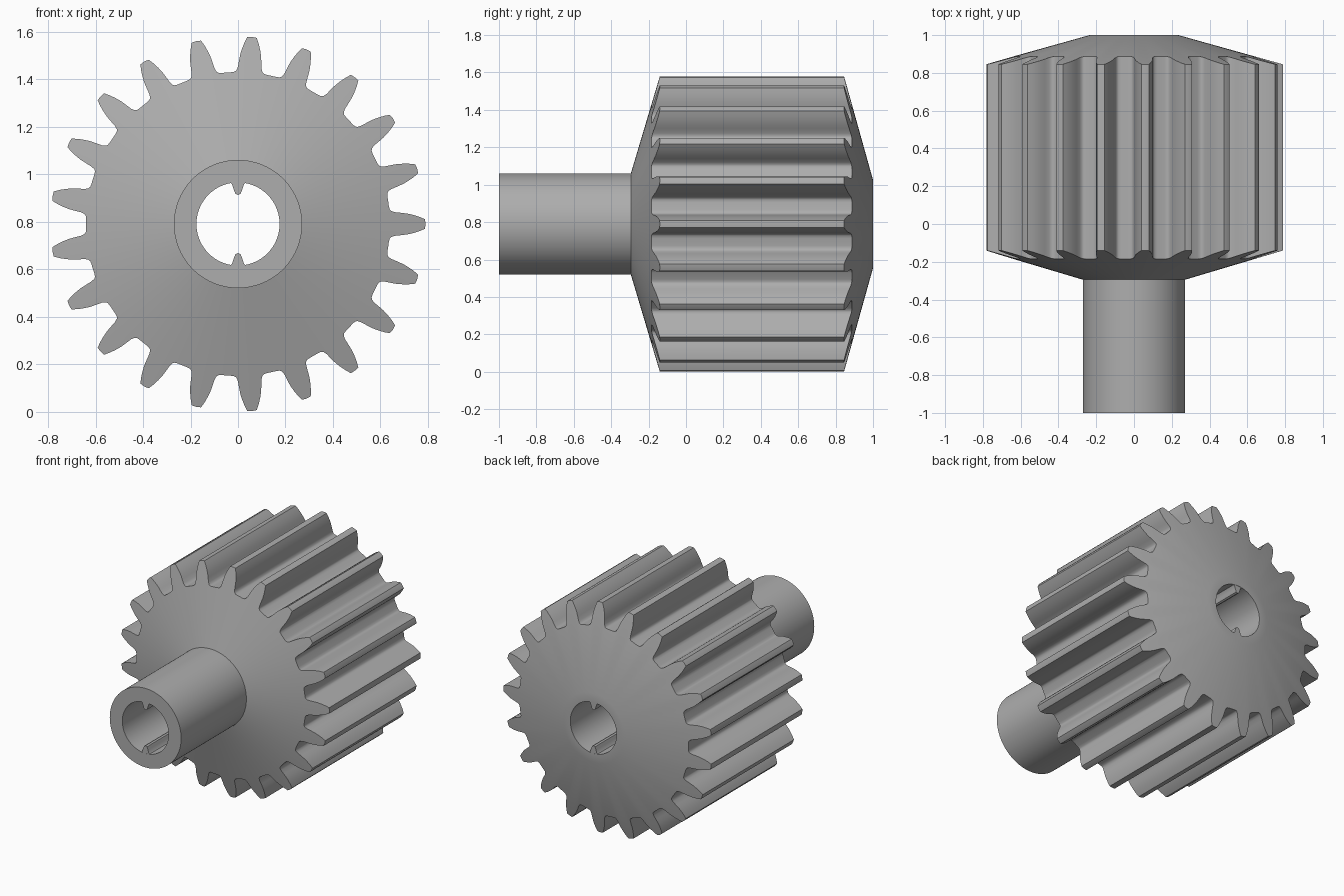
import bpy
import bmesh
from math import cos, sin, tau, pi

cube = bpy.data.objects.get("Cube")
if cube:
    bpy.data.objects.remove(cube, do_unlink=True)

TEETH = 21
AXIS_Z = 0.79
SHAFT_R, BACK_R, BORE_R, TIP_R = 0.27, 0.235, 0.175, 0.79
FRONT_Y, BACK_Y = -1.0, 1.0

steel = bpy.data.materials.new("grey steel")
steel.use_nodes = True
grey = (0.42, 0.42, 0.42, 1)
steel.diffuse_color = grey
steel.node_tree.nodes["Principled BSDF"].inputs["Base Color"].default_value = grey


def finish(bm, name):
    bmesh.ops.recalc_face_normals(bm, faces=bm.faces)
    mesh = bpy.data.meshes.new(name)
    bm.to_mesh(mesh)
    bm.free()
    mesh.materials.append(steel)
    obj = bpy.data.objects.new(name, mesh)
    bpy.context.collection.objects.link(obj)
    bpy.ops.object.select_all(action='DESELECT')
    obj.select_set(True)
    bpy.context.view_layer.objects.active = obj
    bpy.ops.object.shade_smooth_by_angle(angle=pi / 6)
    return obj


# Half tooth: (radius, half width), from root to tip
flank = [(0.642, 0.062), (0.648, 0.055), (0.662, 0.050), (0.69, 0.047),
         (0.715, 0.044), (0.74, 0.038), (0.765, 0.030), (0.788, 0.020)]
half = [(r, w / r) for r, w in flank]
tooth = [(r, -a) for r, a in half] + [(TIP_R, 0)] + [(r, a) for r, a in reversed(half)]
tooth += [(0.64, tau / TEETH * k) for k in (0.4, 0.5, 0.6)]
outline = [(r, a + tau * i / TEETH) for i in range(TEETH) for r, a in tooth]


# Cone-shaped ends of the gear
def front_cone(r):
    return -0.295 + (r - SHAFT_R) * 0.155 / (TIP_R - SHAFT_R)


def back_cone(r):
    return BACK_Y - (r - BACK_R) * 0.155 / (TIP_R - BACK_R)


# Gear and hollow shaft, lofted as one closed loop of rings
bm = bmesh.new()


def ring(radius, y):
    return [bm.verts.new((radius * cos(a), y, AXIS_Z + radius * sin(a))) for r, a in outline]


def toothed_ring(cone):
    return [bm.verts.new((r * cos(a), cone(r), AXIS_Z + r * sin(a))) for r, a in outline]


rings = [ring(BORE_R, FRONT_Y), ring(SHAFT_R, FRONT_Y), ring(SHAFT_R, front_cone(SHAFT_R)),
         toothed_ring(front_cone), toothed_ring(back_cone),
         ring(BACK_R, BACK_Y), ring(BORE_R, BACK_Y)]
count = len(outline)
for a, b in zip(rings, rings[1:] + rings[:1]):
    for i in range(count):
        j = (i + 1) % count
        bm.faces.new((a[i], a[j], b[j], b[i]))
finish(bm, "gear_with_shaft")

# Tapered keys along the top and bottom of the bore
key_half = [(0.034, 0.176), (0.024, 0.165), (0.018, 0.145), (0.011, 0.127)]
key_outline = key_half + [(0, 0.122)] + [(-x, r) for x, r in reversed(key_half)]
for name, side in (("upper_key", 1), ("lower_key", -1)):
    bm = bmesh.new()
    ends = [[bm.verts.new((x, y, AXIS_Z + side * r)) for x, r in key_outline]
            for y in (FRONT_Y + 0.001, BACK_Y - 0.001)]
    for end in ends:
        bm.faces.new(end)
    n = len(key_outline)
    for i in range(n):
        j = (i + 1) % n
        bm.faces.new((ends[0][i], ends[0][j], ends[1][j], ends[1][i]))
    finish(bm, name)
